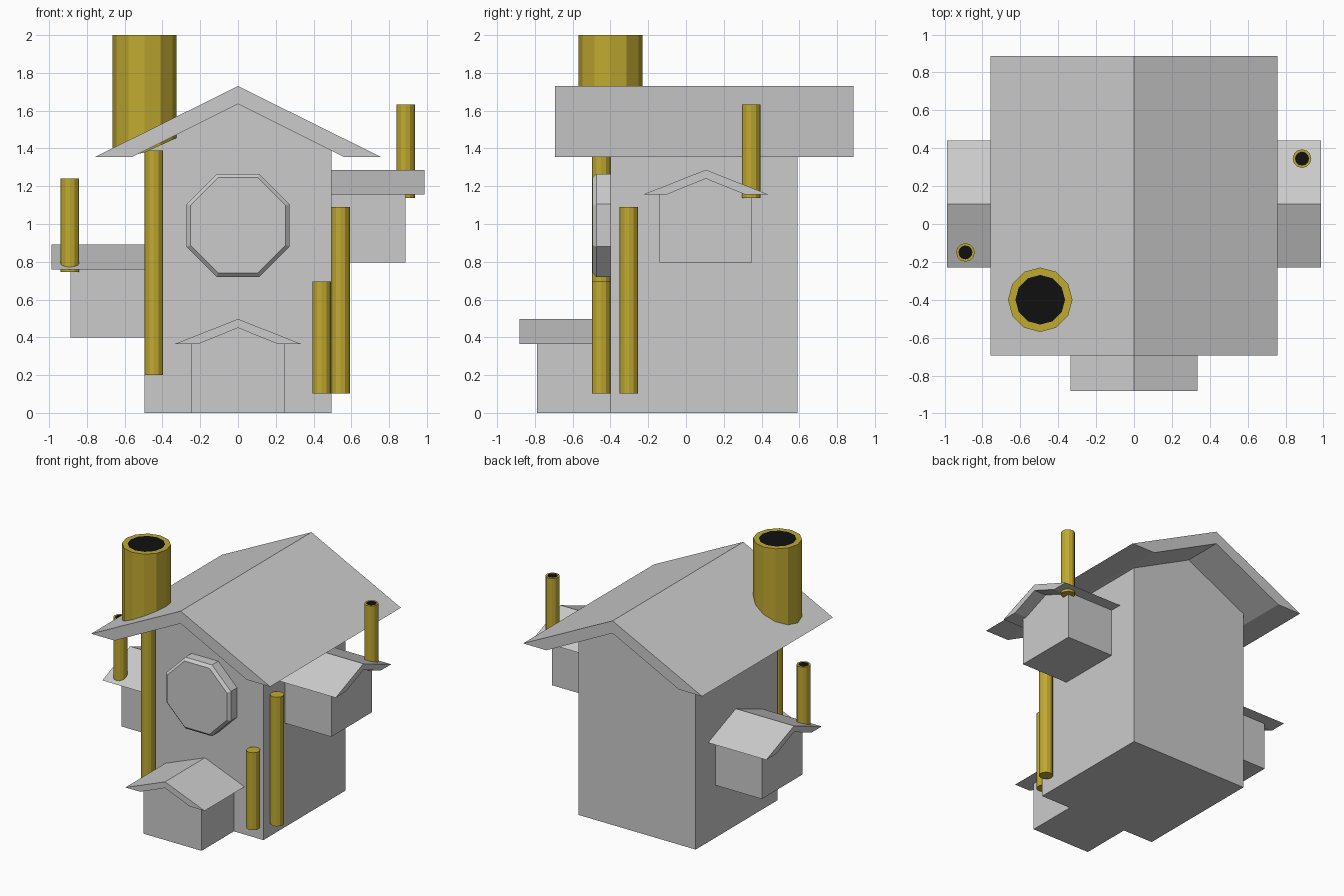
import bpy
import bmesh
import math

cube = bpy.data.objects.get("Cube")
if cube:
    bpy.data.objects.remove(cube, do_unlink=True)


def material(name, rgb):
    mat = bpy.data.materials.new(name)
    mat.use_nodes = True
    mat.diffuse_color = (*rgb, 1)
    mat.node_tree.nodes["Principled BSDF"].inputs["Base Color"].default_value = (*rgb, 1)
    return mat


GREY = material("light grey", (0.6, 0.6, 0.6))
GOLD = material("dull gold", (0.53, 0.4, 0.03))
BLACK = material("soot black", (0.005, 0.005, 0.005))


def finish(name, bm, *mats):
    mesh = bpy.data.meshes.new(name)
    bm.to_mesh(mesh)
    bm.free()
    for mat in mats:
        mesh.materials.append(mat)
    obj = bpy.data.objects.new(name, mesh)
    bpy.context.collection.objects.link(obj)
    return obj


def prism(profile, place, start, end):
    """Extrude a (u, z) profile; place(u, depth, z) gives the position."""
    bm = bmesh.new()
    rings = [[bm.verts.new(place(u, d, z)) for u, z in profile] for d in (start, end)]
    bm.faces.new(rings[0])
    bm.faces.new(rings[1][::-1])
    n = len(profile)
    for i in range(n):
        j = (i + 1) % n
        bm.faces.new((rings[0][i], rings[1][i], rings[1][j], rings[0][j]))
    bmesh.ops.recalc_face_normals(bm, faces=bm.faces)
    return bm


def along_y(u, d, z):
    return (u, d, z)


def house(name, place, half, base, walls, eave, roof):
    """Gabled box under a chevron roof. eave: outer half, inner half, z, inner apex, outer apex."""
    outer, inner, z, low, high = eave
    wall = [(-half, base), (half, base), (half, z + (0.045 if half > inner - 0.1 and outer > 0.5 else 0.01)),
            (0, low + 0.012)]
    wall.append((-half, wall[2][1]))
    finish(name + "_walls", prism(wall, place, *walls), GREY)
    chevron = [(-outer, z), (0, high), (outer, z), (inner, z), (0, low), (-inner, z)]
    finish(name + "_roof", prism(chevron, place, *roof), GREY)


# Main building and entrance porch
house("main", along_y, 0.495, 0, (-0.4, 0.59),
      (0.757, 0.56, 1.355, 1.635, 1.73), (-0.693, 0.887))
house("porch", along_y, 0.245, 0, (-0.79, -0.38),
      (0.335, 0.21, 0.365, 0.45, 0.497), (-0.882, -0.38))

# Side bays, one higher than the other
for name, side, base in (("left_bay", 1, 0.795), ("right_bay", -1, 0.4)):
    def along_x(u, d, z, side=side):
        return (side * d, u + 0.105, z)
    house(name, along_x, 0.245, base, (0.47, 0.887),
          (0.335, 0.21, base + 0.36, base + 0.445, base + 0.492), (0.47, 0.987))

# Octagonal window with a bevelled rim
octagon = [(0.295 * math.cos(math.pi * (i + 0.5) / 4),
            0.993 + 0.295 * math.sin(math.pi * (i + 0.5) / 4)) for i in range(8)]
bm = prism(octagon, along_y, -0.475, -0.38)
front = [f for f in bm.faces if f.normal.y < -0.9]
bmesh.ops.inset_individual(bm, faces=front, thickness=0.022, depth=0.02)
finish("octagonal_window", bm, GREY)


def pipe(name, x, y, bottom, top, radius=0.049, opening=0.0, foot=None):
    bm = bmesh.new()
    bmesh.ops.create_cone(bm, cap_ends=True, segments=12, radius1=radius,
                          radius2=radius, depth=top - bottom)
    bmesh.ops.translate(bm, verts=bm.verts, vec=(x, y, (top + bottom) / 2))
    if opening:
        lid = [f for f in bm.faces if f.normal.z > 0.9]
        bmesh.ops.inset_individual(bm, faces=lid, thickness=opening)
        lid[0].material_index = 1
    if foot:
        for v in bm.verts:
            if v.co.z < bottom + 0.01:
                v.co.z = foot(v.co.x)
    finish(name, bm, GOLD, BLACK)


# Chimneys, with dark openings; the big one's foot follows the roof slope
pipe("main_chimney", -0.495, -0.4, 1.36, 2.0, 0.17, 0.039,
     lambda x: max(1.36, 1.455 + 0.45 * (x + 0.325)))
pipe("left_bay_chimney", 0.887, 0.345, 1.137, 1.632, opening=0.012)
pipe("right_bay_chimney", -0.89, -0.15, 0.745, 1.24, opening=0.012)

# Plain pipes on the walls
pipe("tall_wall_pipe", -0.445, -0.449, 0.2, 1.388)
pipe("short_wall_pipe", 0.443, -0.449, 0.103, 0.695)
pipe("side_wall_pipe", 0.543, -0.302, 0.103, 1.09)
